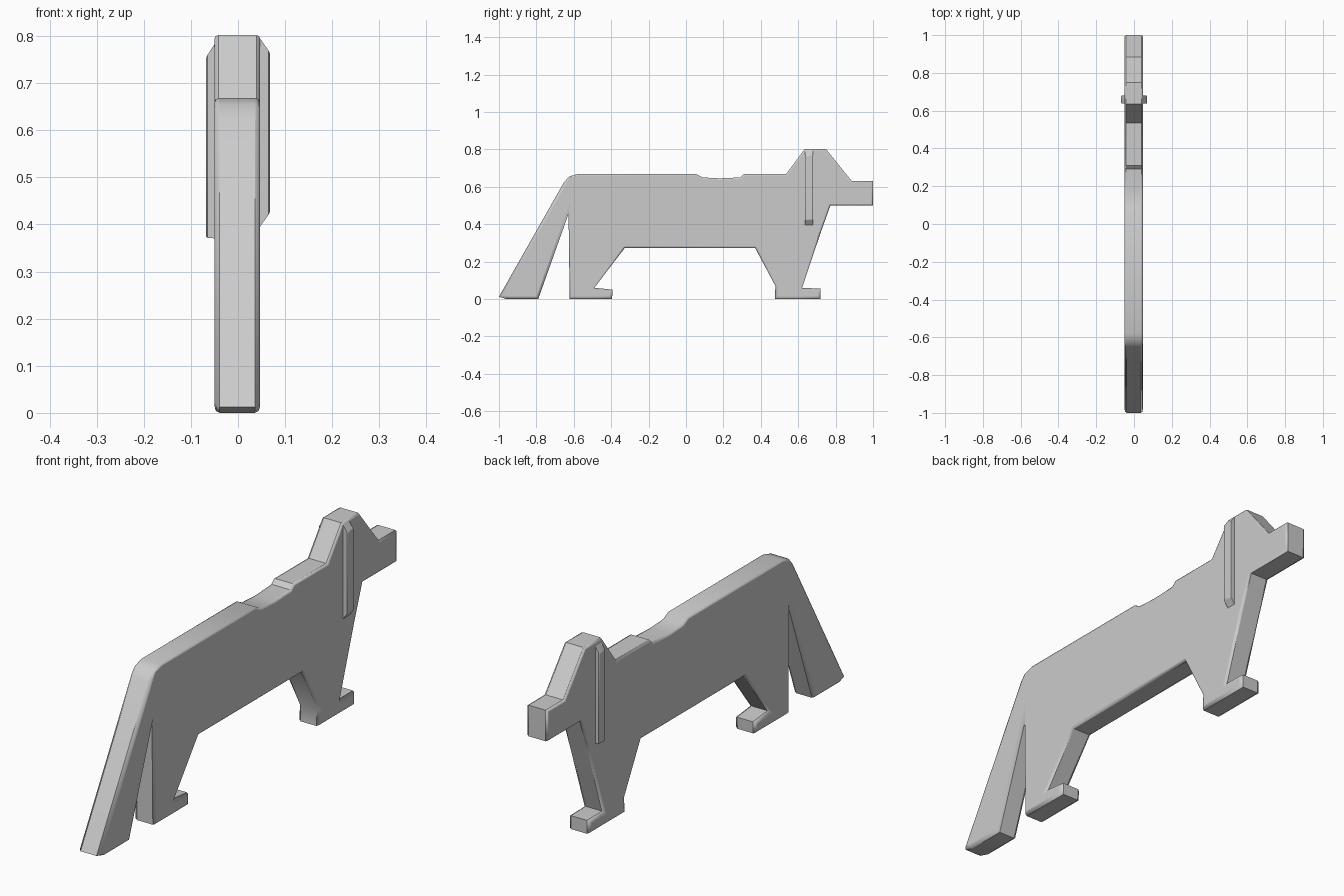
import bpy
import bmesh

cube = bpy.data.objects.get("Cube")
if cube:
    bpy.data.objects.remove(cube)

grey = bpy.data.materials.new("plain grey")
grey.use_nodes = True
grey.diffuse_color = (0.6, 0.6, 0.6, 1)
grey.node_tree.nodes["Principled BSDF"].inputs["Base Color"].default_value = (0.6, 0.6, 0.6, 1)


def extrude(name, points, direction, bevel, wear):
    """Extrude an outline along direction and wear its rims by a weighted bevel."""
    bm = bmesh.new()
    face = bm.faces.new([bm.verts.new(p) for p in points])
    new = bmesh.ops.extrude_face_region(bm, geom=[face])["geom"]
    bmesh.ops.translate(bm, verts=[v for v in new if isinstance(v, bmesh.types.BMVert)], vec=direction)
    bmesh.ops.recalc_face_normals(bm, faces=bm.faces)
    weight = bm.edges.layers.float.new("bevel_weight_edge")
    for e in bm.edges:
        e[weight] = wear(e)
    mesh = bpy.data.meshes.new(name)
    bm.to_mesh(mesh)
    bm.free()
    mesh.materials.append(grey)
    obj = bpy.data.objects.new(name, mesh)
    bpy.context.collection.objects.link(obj)
    mod = obj.modifiers.new("worn edges", "BEVEL")
    mod.width = bevel
    mod.segments = 2
    mod.limit_method = "WEIGHT"
    bpy.ops.object.select_all(action="DESELECT")
    obj.select_set(True)
    bpy.context.view_layer.objects.active = obj
    bpy.ops.object.shade_smooth_by_angle(angle=0.6)
    return obj


# Dog outline in (y, z): tail, hind leg, belly, foreleg, head, worn back
outline = [
    (-1, 0.012), (-0.96, 0), (-0.79, 0), (-0.628, 0.455), (-0.622, 0), (-0.395, 0),
    (-0.393, 0.05), (-0.49, 0.06), (-0.328, 0.272), (0.37, 0.272), (0.478, 0.07),
    (0.475, 0), (0.72, 0), (0.72, 0.057), (0.62, 0.058), (0.715, 0.34),
    (0.772, 0.5), (1, 0.5), (1, 0.632), (0.885, 0.632), (0.748, 0.802),
    (0.635, 0.802), (0.535, 0.668), (0.31, 0.668), (0.29, 0.65), (0.18, 0.645),
    (0.09, 0.65), (0.055, 0.668), (-0.58, 0.668), (-0.625, 0.655), (-0.655, 0.62),
]


def body_wear(edge):
    a, b = (v.co for v in edge.verts)
    if abs(a.x - b.x) > 0.01:
        return 0
    mid = (a + b) / 2
    # Tail tip and feet are rounder than the rest
    return 1 if mid.z < 0.06 or mid.y < -0.7 else 0.55


extrude("dog_body", [(-0.05, y, z) for y, z in outline], (0.097, 0, 0), 0.014, body_wear)

# Hanging ears: thin strips with sloped ends, in (x, z)
ears = {
    "right_ear": [(-0.045, 0.37), (-0.068, 0.372), (-0.068, 0.755), (-0.045, 0.79)],
    "left_ear": [(0.043, 0.39), (0.068, 0.425), (0.068, 0.765), (0.043, 0.8)],
}
for name, shape in ears.items():
    extrude(name, [(x, 0.637, z) for x, z in shape], (0, 0.042, 0), 0.004,
            lambda e: 1 if all(abs(v.co.x) > 0.06 for v in e.verts) else 0)
